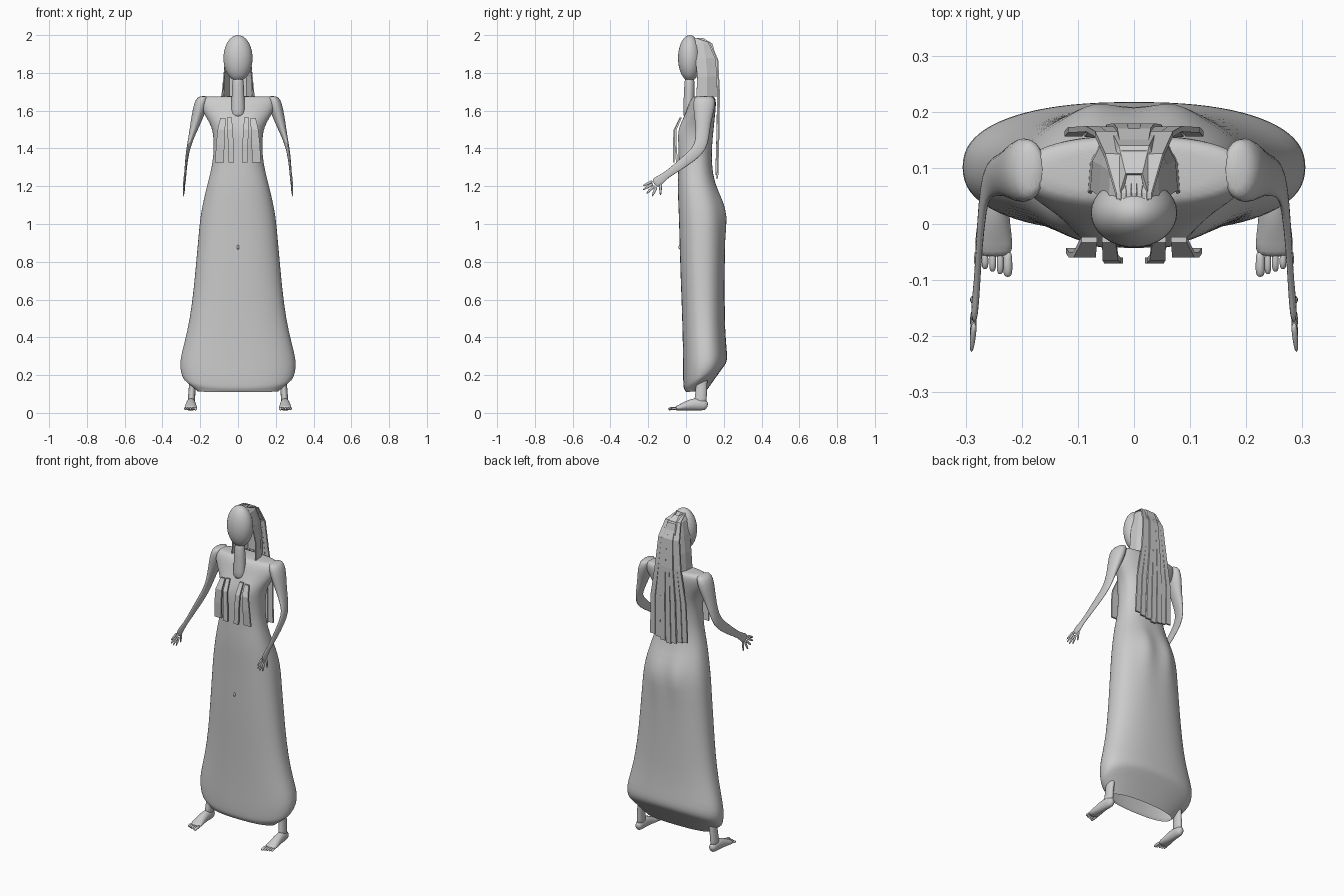
import bpy, bmesh, math
from mathutils import Vector


def loft(name, rings, closed=True, caps=True, smooth=True, mirror=False, subsurf=0):
    bm = bmesh.new()
    vr = [[bm.verts.new(p) for p in r] for r in rings]
    n = len(vr[0])
    for a, b in zip(vr, vr[1:]):
        for i in range(n if closed else n - 1):
            j = (i + 1) % n
            bm.faces.new((a[i], a[j], b[j], b[i]))
    if caps:
        bm.faces.new(vr[0][::-1])
        bm.faces.new(vr[-1])
    bmesh.ops.recalc_face_normals(bm, faces=bm.faces)
    for f in bm.faces:
        f.smooth = smooth
    me = bpy.data.meshes.new(name)
    bm.to_mesh(me)
    bm.free()
    ob = bpy.data.objects.new(name, me)
    bpy.context.collection.objects.link(ob)
    if mirror:
        m = ob.modifiers.new("mirror", 'MIRROR')
        m.use_mirror_merge = False
    if subsurf:
        s = ob.modifiers.new("smooth", 'SUBSURF')
        s.levels = s.render_levels = subsurf
    return ob


def tube(name, secs, n=12, mirror=True, subsurf=1):
    """Limb along a path in the YZ plane: (x, y, z, x radius, in-plane radius)."""
    rings = []
    for k, (x, y, z, a, b) in enumerate(secs):
        p, q = secs[max(k - 1, 0)], secs[min(k + 1, len(secs) - 1)]
        t = Vector((0, q[1] - p[1], q[2] - p[2])).normalized()
        side = t.cross(Vector((1, 0, 0)))
        rings.append([Vector((x, y, z)) + Vector((a * math.cos(w), 0, 0)) + side * b * math.sin(w)
                      for w in (2 * math.pi * i / n for i in range(n))])
    return loft(name, rings, mirror=mirror, subsurf=subsurf)


def strand(name, path, t=0.005, mirror=False):
    """Flat strip of hair: (x, y, z, half width)."""
    rings = [[(x - w, y - t, z), (x + w, y - t, z), (x + w, y + t, z), (x - w, y + t, z)]
             for x, y, z, w in path]
    return loft(name, rings, smooth=False, mirror=mirror)


def ball(name, loc, scale):
    bpy.ops.mesh.primitive_uv_sphere_add(segments=32, ring_count=20, location=loc)
    ob = bpy.context.object
    ob.name = name
    ob.scale = scale
    bpy.ops.object.shade_smooth()
    return ob


# head and neck
ball("head", (0, 0.02, 1.878), (0.077, 0.062, 0.122))
tube("neck", [(0, 0.012, 1.56, 0.036, 0.028), (0, 0.014, 1.60, 0.038, 0.030),
              (0, 0.017, 1.70, 0.032, 0.028), (0, 0.02, 1.80, 0.031, 0.028)], 16, mirror=False)

# torso and long dress: height, half width, front y, back y, rise of the back edge
profile = [
    (1.677, 0.17, 0.05, 0.14, 0), (1.672, 0.20, 0.035, 0.155, 0), (1.64, 0.205, 0.015, 0.16, 0),
    (1.59, 0.185, 0.0, 0.155, 0), (1.54, 0.152, -0.02, 0.15, 0), (1.49, 0.132, -0.032, 0.145, 0),
    (1.42, 0.128, -0.036, 0.138, 0), (1.32, 0.133, -0.04, 0.135, 0), (1.22, 0.160, -0.044, 0.150, 0),
    (1.13, 0.182, -0.042, 0.188, 0), (1.04, 0.200, -0.038, 0.205, 0), (0.94, 0.209, -0.035, 0.205, 0),
    (0.75, 0.226, -0.03, 0.205, 0), (0.58, 0.243, -0.023, 0.205, 0), (0.42, 0.268, -0.018, 0.207, 0.02),
    (0.28, 0.302, -0.016, 0.215, 0.06), (0.20, 0.310, -0.016, 0.220, 0.09),
    (0.135, 0.297, -0.014, 0.212, 0.125), (0.125, 0.285, -0.010, 0.195, 0.115), (0.11, 0.215, 0.0, 0.11, 0.01)]


def power(v, e=0.85):
    return math.copysign(abs(v) ** e, v)


rings = []
for z, hw, yf, yb, tilt in profile:
    ring = []
    for i in range(40):
        w = 2 * math.pi * i / 40
        c, s = math.cos(w), math.sin(w)
        x = hw * power(c)
        y = (yf + yb) / 2 + (yb - yf) / 2 * power(s)
        pair = math.exp(-((abs(x) - 0.07) / 0.045) ** 2)
        if s > 0:
            y += 0.024 * pair * math.exp(-((z - 1.05) / 0.09) ** 2)
        else:
            y -= 0.022 * pair * math.exp(-((z - 1.48) / 0.07) ** 2)
        ring.append((x, y, z + tilt * (y - yf) / (yb - yf)))
    rings.append(ring)
dress = loft("dress", rings, caps=False, subsurf=1)
bm = bmesh.new()
bm.from_mesh(dress.data)
bm.verts.ensure_lookup_table()
bm.faces.new([bm.verts[i] for i in range(40)]).smooth = True
bmesh.ops.recalc_face_normals(bm, faces=bm.faces)
bm.to_mesh(dress.data)
bm.free()

# small button on the dress front
ball("button", (0, -0.034, 0.877), (0.006, 0.006, 0.011))

# arms with flattened forearms and palms
tube("arm", [(0.18, 0.097, 1.678, 0.02, 0.04), (0.19, 0.097, 1.665, 0.036, 0.06),
             (0.203, 0.095, 1.61, 0.038, 0.060), (0.222, 0.09, 1.54, 0.030, 0.043),
             (0.247, 0.087, 1.46, 0.016, 0.037), (0.262, 0.075, 1.405, 0.010, 0.036),
             (0.27, 0.035, 1.362, 0.008, 0.031), (0.276, -0.04, 1.305, 0.006, 0.025),
             (0.280, -0.11, 1.255, 0.006, 0.017), (0.283, -0.14, 1.232, 0.007, 0.028),
             (0.285, -0.17, 1.21, 0.006, 0.028)])

# fingers, spread like a fan
fingers = [(-0.175, 1.228, -0.230, 1.200), (-0.172, 1.215, -0.230, 1.180), (-0.165, 1.205, -0.210, 1.160),
           (-0.155, 1.20, -0.180, 1.145), (-0.135, 1.215, -0.135, 1.150)]
for k, (y0, z0, y1, z1) in enumerate(fingers):
    x = 0.287
    tube("finger_%d" % (k + 1), [(x - 0.002, y0, z0, 0.006, 0.009),
                                 (x, (y0 + y1) / 2, (z0 + z1) / 2, 0.006, 0.008),
                                 (x + 0.003, y1, z1, 0.003, 0.004)], 8)

# lower legs, feet and toes
tube("leg", [(0.215, 0.085, 0.42, 0.03, 0.04), (0.232, 0.085, 0.24, 0.024, 0.035),
             (0.243, 0.082, 0.13, 0.018, 0.029), (0.246, 0.078, 0.08, 0.020, 0.034),
             (0.247, 0.075, 0.045, 0.022, 0.034)])
tube("foot", [(0.247, 0.115, 0.035, 0.014, 0.018), (0.247, 0.098, 0.042, 0.023, 0.031),
              (0.249, 0.05, 0.048, 0.026, 0.036), (0.250, 0.0, 0.037, 0.030, 0.026),
              (0.250, -0.035, 0.027, 0.036, 0.016), (0.250, -0.06, 0.023, 0.033, 0.011)])
for k in range(5):
    x = 0.225 + 0.0135 * k
    tip = -0.094 + 0.0045 * k
    r = 0.009 if k == 0 else 0.0065
    tube("toe_%d" % (k + 1), [(x, -0.045, 0.024, r, r), (x, (tip - 0.05) / 2 - 0.005, 0.024, r, r),
                              (x, tip + 0.006, 0.02, r, r), (x, tip, 0.018, r * 0.6, r * 0.6)], 8)

# hair shell wrapped around the back of the head
shell = []
for z, hw, yf, yb in [(1.985, 0.025, 0.03, 0.09), (1.955, 0.045, 0.045, 0.14), (1.88, 0.062, 0.05, 0.16),
                      (1.78, 0.078, 0.06, 0.165), (1.675, 0.082, 0.055, 0.165)]:
    half = [(hw, yf), (hw * 0.95, (yf + yb) / 2), (hw * 0.6, yb)]
    shell.append([(x, y, z) for x, y in half] + [(-x, y, z) for x, y in half[::-1]])
hair = loft("hair_shell", shell, closed=False, caps=False, smooth=False)
hair.modifiers.new("thickness", 'SOLIDIFY').thickness = 0.006

# long strands down the back
for i in range(-3, 4):
    x = 0.036 * i
    d = 0.003 * (i % 2) - 0.0025 * abs(i)
    strand("back_strand_%d" % (i + 4), [
        (x * 0.25, 0.05, 1.985, 0.004), (x * 0.4, 0.125 + d, 1.962, 0.008), (x * 0.55, 0.165 + d, 1.87, 0.010),
        (x * 0.68, 0.174 + d, 1.70, 0.012), (x * 0.95, 0.172 + d, 1.50, 0.015),
        (x, 0.165 + d, 1.24 + 0.01 * abs(i), 0.016)])

# strands hanging over the chest
strand("outer_front_strand", [(0.080, -0.028, 1.56, 0.014), (0.088, -0.055, 1.50, 0.020),
                              (0.094, -0.055, 1.42, 0.022), (0.098, -0.048, 1.325, 0.023)], mirror=True)
strand("inner_front_strand", [(0.045, -0.028, 1.565, 0.012), (0.042, -0.060, 1.50, 0.014),
                              (0.038, -0.065, 1.42, 0.015), (0.035, -0.065, 1.325, 0.015)], mirror=True)
